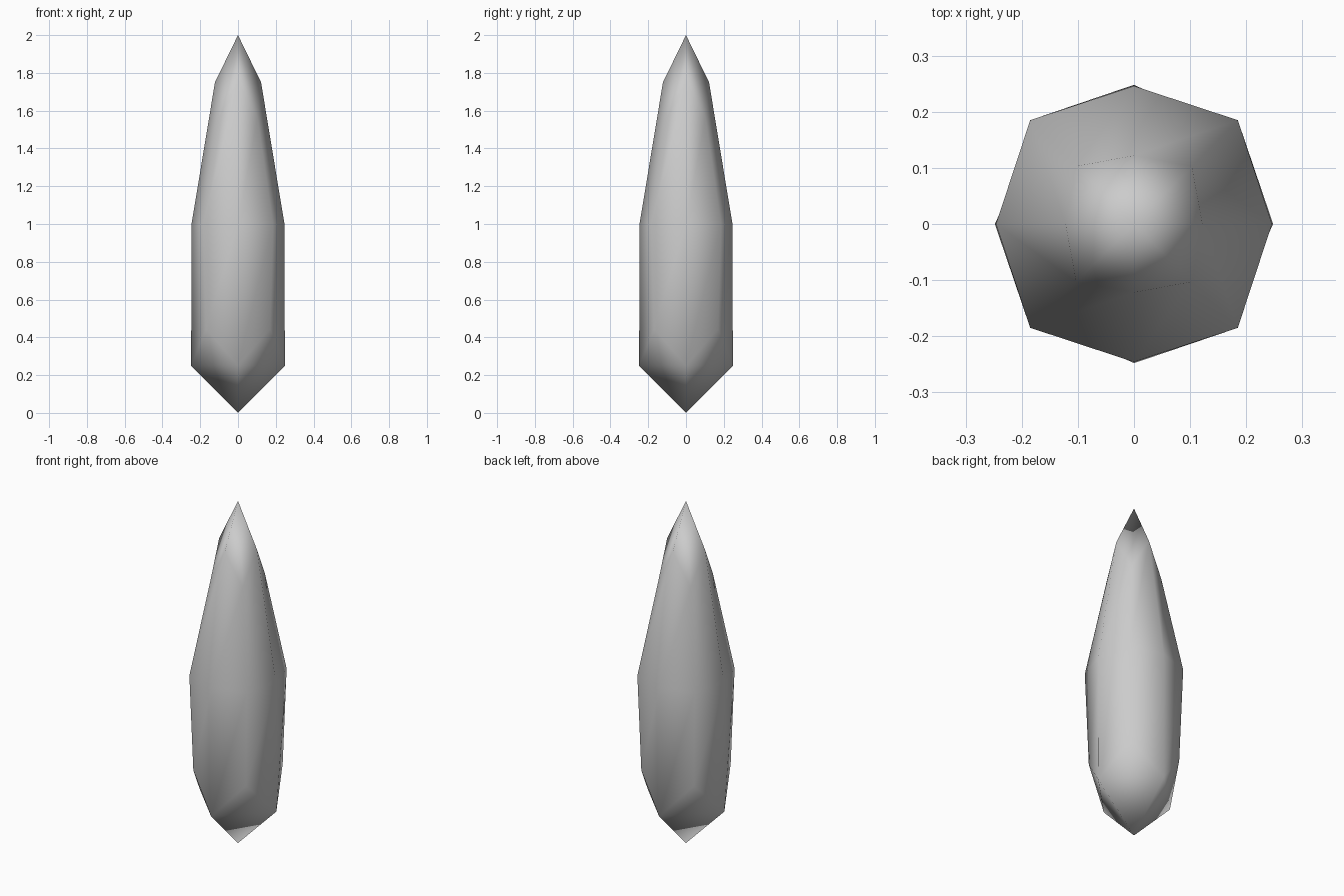
import bpy, bmesh
from math import cos, sin, pi, sqrt

cube = bpy.data.objects.get("Cube")
if cube:
    bpy.data.objects.remove(cube)

SIDES = 8
HEIGHT = 2.0
# (radius, height) for the four ridges on the axes, and for the four diagonal ones
AXIS = [(0.248, 0.25), (0.246, 1.0), (0.122, 1.75)]
DIAGONAL = [(0.17 * sqrt(2), 0.445), (0.185 * sqrt(2), 1.0), (0.103 * sqrt(2), 1.56)]

bm = bmesh.new()
bottom = bm.verts.new((0, 0, 0))
top = bm.verts.new((0, 0, HEIGHT))

# Rings: the outer two zigzag because the ridges alternate
rings = []
for level in range(len(AXIS)):
    ring = []
    for i in range(SIDES):
        r, z = (DIAGONAL if i % 2 else AXIS)[level]
        a = 2 * pi * i / SIDES
        ring.append(bm.verts.new((r * cos(a), r * sin(a), z)))
    rings.append(ring)

# Long side facets
for low, high in zip(rings, rings[1:]):
    for i in range(SIDES):
        j = (i + 1) % SIDES
        bm.faces.new((low[i], low[j], high[j], high[i]))

# Pointed ends: folded kites below, kites split down the middle above
low, high = rings[0], rings[-1]
for i in range(0, SIDES, 2):
    d, j = i + 1, (i + 2) % SIDES
    bm.faces.new((bottom, low[j], low[i]))
    bm.faces.new((low[i], low[j], low[d]))
    bm.faces.new((high[i], high[d], top))
    bm.faces.new((high[d], high[j], top))

bmesh.ops.recalc_face_normals(bm, faces=bm.faces[:])
for f in bm.faces:
    f.smooth = True

mesh = bpy.data.meshes.new("crystal_shard")
bm.to_mesh(mesh)
bm.free()
shard = bpy.data.objects.new("crystal_shard", mesh)
bpy.context.collection.objects.link(shard)

# Pale grey mineral
grey = bpy.data.materials.new("pale_grey")
grey.use_nodes = True
colour = (0.6, 0.6, 0.6, 1)
grey.diffuse_color = colour
grey.node_tree.nodes["Principled BSDF"].inputs["Base Color"].default_value = colour
mesh.materials.append(grey)
